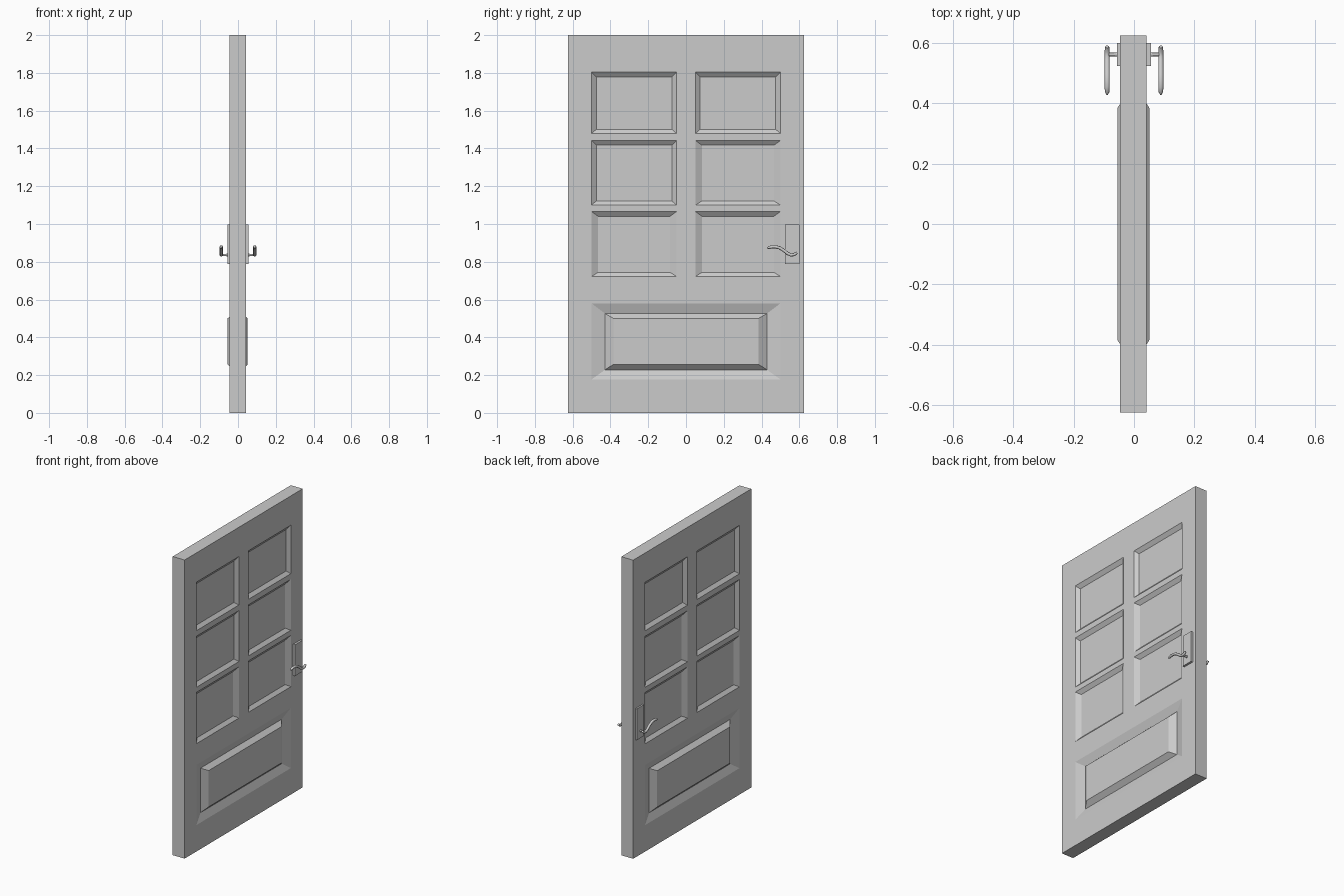
import bpy, bmesh

if "Cube" in bpy.data.objects:
    bpy.data.objects.remove(bpy.data.objects["Cube"])

HALF = 0.044      # half thickness of the slab
RECESS = 0.019    # depth of the sunken panels
OFFSET = -0.002   # slab sits slightly off the handle centre


def finish(bm, name, x=0.0):
    bmesh.ops.remove_doubles(bm, verts=bm.verts, dist=1e-5)
    bmesh.ops.recalc_face_normals(bm, faces=bm.faces)
    me = bpy.data.meshes.new(name)
    bm.to_mesh(me)
    bm.free()
    ob = bpy.data.objects.new(name, me)
    ob.location.x = x
    bpy.context.collection.objects.link(ob)
    ob.modifiers.new("Mirror", 'MIRROR').use_axis[0] = True
    return ob


def face(bm, pts):
    bm.faces.new([bm.verts.new(p) for p in pts])


def rect(x, y0, y1, z0, z1):
    return [(x, y0, z0), (x, y1, z0), (x, y1, z1), (x, y0, z1)]


def nested(bm, rects):
    """Join rectangles into stepped slopes, capping the last one."""
    for a, b in zip(rects, rects[1:]):
        for i in range(4):
            j = (i + 1) % 4
            face(bm, [a[i], a[j], b[j], b[i]])
    face(bm, rects[-1])


# door slab: half is modelled, mirrored through its thickness
bm = bmesh.new()
ys = [-0.625, -0.5, -0.05, 0.05, 0.5, 0.625]
zs = [0, 0.177, 0.58, 0.722, 1.066, 1.10, 1.442, 1.479, 1.804, 2]
windows = {(c, r) for c in (1, 3) for r in (3, 5, 7)}
for c in range(5):
    for r in range(9):
        if (c, r) in windows or (r == 1 and 1 <= c <= 3):
            continue
        face(bm, rect(HALF, ys[c], ys[c + 1], zs[r], zs[r + 1]))

# six sunken upper panels, some with wider side slopes
for c, r in windows:
    y0, y1, z0, z1 = ys[c], ys[c + 1], zs[r], zs[r + 1]
    s = 0.034 if r == 3 or (c, r) == (3, 5) else 0.025
    nested(bm, [rect(HALF, y0, y1, z0, z1),
                rect(HALF - RECESS, y0 + s, y1 - s, z0 + 0.022, z1 - 0.025)])

# wide lower panel: sinks, then rises proud of the surface
nested(bm, [rect(HALF, -0.5, 0.5, 0.177, 0.58),
            rect(HALF - RECESS, -0.429, 0.429, 0.228, 0.526),
            rect(HALF + 0.0095, -0.384, 0.384, 0.257, 0.5)])

# slab edges
a, b = rect(0, -0.625, 0.625, 0, 2), rect(HALF, -0.625, 0.625, 0, 2)
for i in range(4):
    j = (i + 1) % 4
    face(bm, [a[i], a[j], b[j], b[i]])
bmesh.ops.remove_doubles(bm, verts=bm.verts, dist=1e-5)
finish(bm, "door_slab", OFFSET)

# handle back plates
bm = bmesh.new()
nested(bm, [rect(0.035, 0.524, 0.601, 0.788, 0.997),
            rect(0.056, 0.524, 0.601, 0.788, 0.997)])
finish(bm, "handle_plate")


def tube(name, pts, depth):
    """Curve with (x, y, z, radius) points."""
    cu = bpy.data.curves.new(name, 'CURVE')
    cu.dimensions = '3D'
    cu.bevel_depth = depth
    cu.bevel_resolution = 2
    cu.use_fill_caps = True
    sp = cu.splines.new('POLY')
    sp.points.add(len(pts) - 1)
    for p, (x, y, z, r) in zip(sp.points, pts):
        p.co = (x, y, z, 1)
        p.radius = r
    ob = bpy.data.objects.new(name, cu)
    bpy.context.collection.objects.link(ob)


# wavy levers and their stems on both sides
wave = [(0.588, 0.849, 0.8), (0.573, 0.838, 1), (0.555, 0.836, 1),
        (0.538, 0.844, 1), (0.515, 0.862, 1), (0.495, 0.874, 1),
        (0.475, 0.879, 1), (0.455, 0.879, 1), (0.438, 0.875, 0.9),
        (0.429, 0.872, 0.3)]
for side, sx in (("right", 1), ("left", -1)):
    tube("lever_" + side, [(sx * 0.089, y, z, r) for y, z, r in wave], 0.0085)
    tube("stem_" + side, [(sx * 0.054, 0.562, 0.836, 1.3),
                          (sx * 0.064, 0.562, 0.836, 1),
                          (sx * 0.088, 0.562, 0.836, 1)], 0.006)
